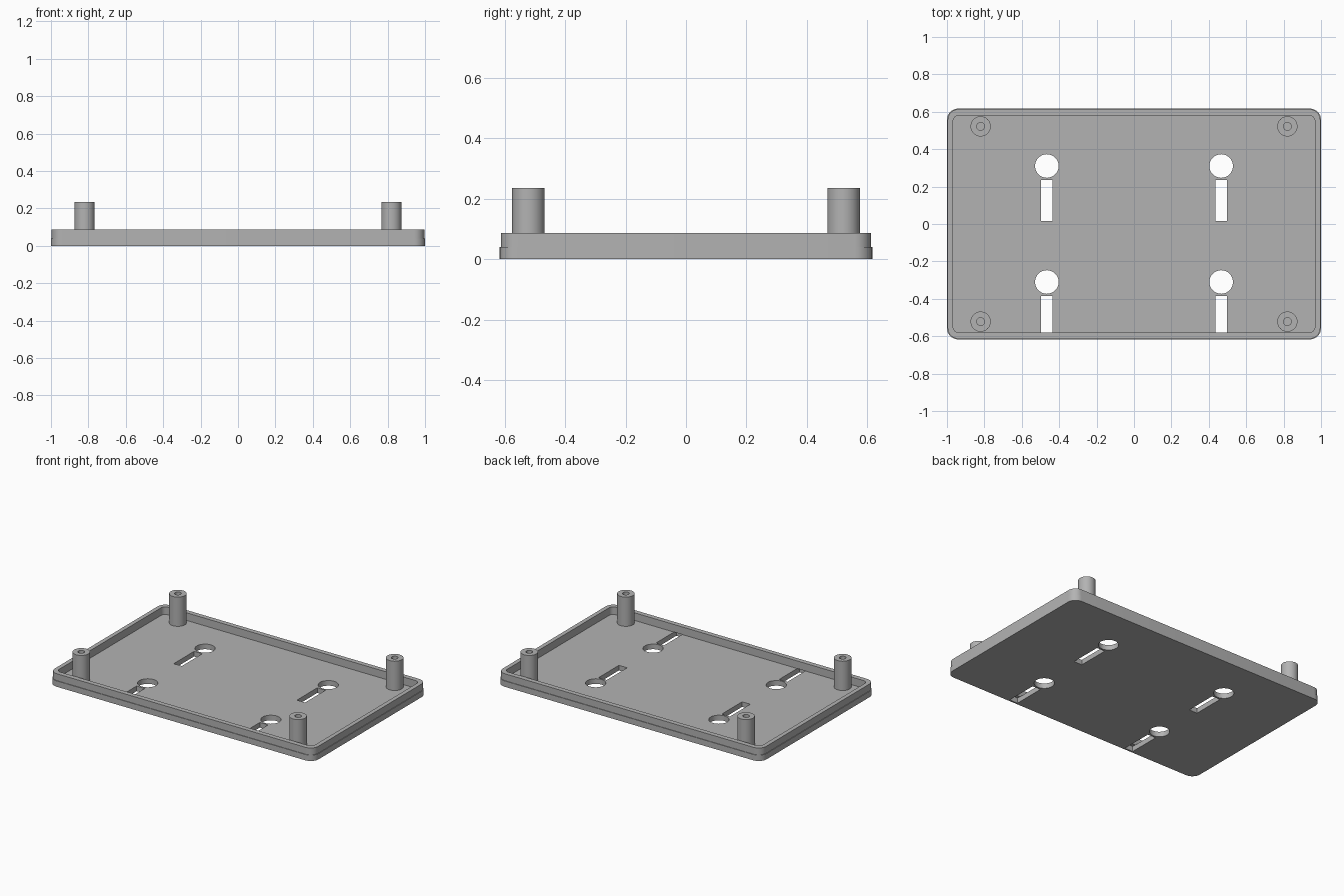
import bpy, bmesh, math

old = bpy.data.objects.get("Cube")
if old:
    bpy.data.objects.remove(old, do_unlink=True)

# Single plastic colour
grey = bpy.data.materials.new("mid grey plastic")
grey.use_nodes = True
GREY = (0.45, 0.45, 0.45, 1)
grey.diffuse_color = GREY
grey.node_tree.nodes["Principled BSDF"].inputs["Base Color"].default_value = GREY

FLOOR, STEP, RIM, TOP = 0.035, 0.04, 0.087, 0.235


def rounded_rect(hx, hy, r, z, steps=8):
    """Outline of a rectangle with rounded corners, counter-clockwise."""
    pts = []
    for q, (sx, sy) in enumerate([(1, 1), (-1, 1), (-1, -1), (1, -1)]):
        for i in range(steps + 1):
            a = math.pi / 2 * (q + i / steps)
            pts.append((sx * (hx - r) + r * math.cos(a),
                        sy * (hy - r) + r * math.sin(a), z))
    return pts


def circle(r, z, n=32):
    return [(r * math.cos(2 * math.pi * i / n),
             r * math.sin(2 * math.pi * i / n), z) for i in range(n)]


def skin(bm, outlines):
    """Join successive outlines with quads and cap both ends."""
    rings = [[bm.verts.new(p) for p in o] for o in outlines]
    n = len(rings[0])
    for a, b in zip(rings, rings[1:]):
        for i in range(n):
            j = (i + 1) % n
            bm.faces.new((a[i], a[j], b[j], b[i]))
    bm.faces.new(rings[0][::-1])
    bm.faces.new(rings[-1])
    return [v for r in rings for v in r]


def make_object(name, bm):
    bmesh.ops.recalc_face_normals(bm, faces=bm.faces)
    mesh = bpy.data.meshes.new(name)
    bm.to_mesh(mesh)
    bm.free()
    mesh.materials.append(grey)
    obj = bpy.data.objects.new(name, mesh)
    bpy.context.collection.objects.link(obj)
    return obj


def select(obj):
    bpy.ops.object.select_all(action='DESELECT')
    obj.select_set(True)
    bpy.context.view_layer.objects.active = obj


# Tray: floor, stepped outer wall, inner recess
bm = bmesh.new()
skin(bm, [rounded_rect(1.0, 0.617, 0.06, 0),
          rounded_rect(1.0, 0.617, 0.06, STEP),
          rounded_rect(0.996, 0.613, 0.056, STEP),
          rounded_rect(0.996, 0.613, 0.056, RIM),
          rounded_rect(0.967, 0.58, 0.03, RIM),
          rounded_rect(0.967, 0.58, 0.03, FLOOR)])
tray = make_object("tray", bm)

# Hanging holes and their slots, cut through the floor
bm = bmesh.new()
for x in (-0.466, 0.466):
    for y in (0.31, -0.31):
        hole = skin(bm, [circle(0.063, -0.05), circle(0.063, 0.06)])
        bmesh.ops.translate(bm, verts=hole, vec=(x, y, 0))
        slot = bmesh.ops.create_cube(bm, size=1)["verts"]
        bmesh.ops.scale(bm, verts=slot, vec=(0.062, 0.22, 0.05 + FLOOR))
        bmesh.ops.translate(bm, verts=slot,
                            vec=(x, y - 0.185, (FLOOR - 0.05) / 2 + 0.0005))
cutter = make_object("hole_cutter", bm)
cutter.hide_render = True
cut = tray.modifiers.new("holes", 'BOOLEAN')
cut.operation, cut.solver, cut.object = 'DIFFERENCE', 'EXACT', cutter
select(tray)
bpy.ops.object.modifier_apply(modifier=cut.name)
bpy.data.objects.remove(cutter, do_unlink=True)
bpy.ops.object.shade_smooth_by_angle(angle=math.radians(30))

# Hollow corner posts
for side, sx in (("right", -1), ("left", 1)):
    for end, sy in (("front", -1), ("back", 1)):
        bm = bmesh.new()
        skin(bm, [circle(0.054, FLOOR), circle(0.054, TOP),
                  circle(0.021, TOP), circle(0.021, FLOOR + 0.005)])
        post = make_object(f"{end}_{side}_post", bm)
        post.location = (sx * 0.82, sy * 0.522, 0)
        select(post)
        bpy.ops.object.shade_smooth_by_angle(angle=math.radians(30))
